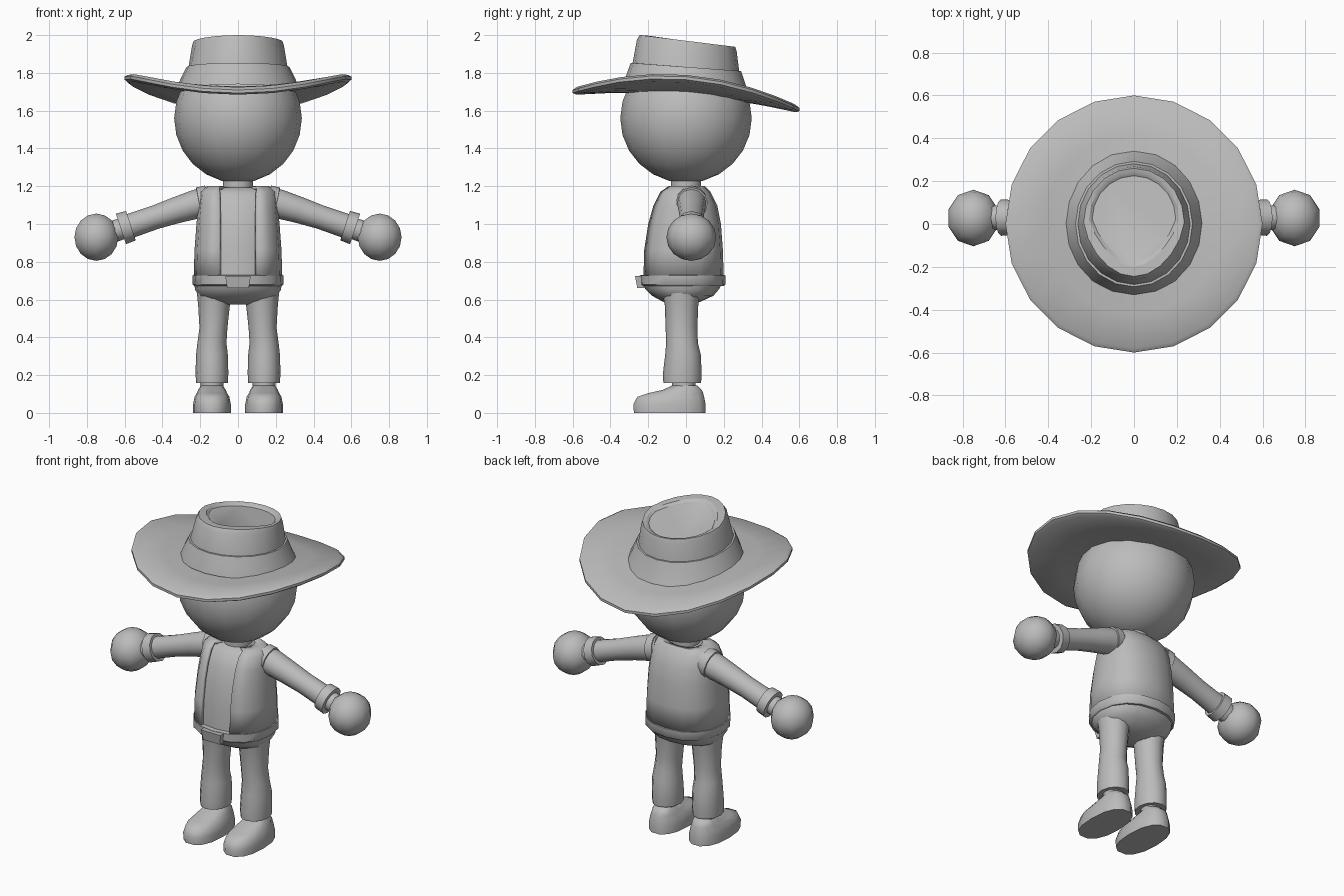
import bpy, bmesh, math
from mathutils import Vector

if "Cube" in bpy.data.objects:
    bpy.data.objects.remove(bpy.data.objects["Cube"])

grey = bpy.data.materials.new("plain grey")
grey.diffuse_color = (0.5, 0.5, 0.5, 1)
grey.use_nodes = True
grey.node_tree.nodes["Principled BSDF"].inputs["Base Color"].default_value = grey.diffuse_color


def finish(name, bm, mirror=False, angle=40, thickness=0):
    bmesh.ops.recalc_face_normals(bm, faces=bm.faces[:])
    me = bpy.data.meshes.new(name)
    bm.to_mesh(me)
    bm.free()
    ob = bpy.data.objects.new(name, me)
    bpy.context.collection.objects.link(ob)
    me.materials.append(grey)
    bpy.ops.object.select_all(action='DESELECT')
    bpy.context.view_layer.objects.active = ob
    ob.select_set(True)
    bpy.ops.object.shade_smooth_by_angle(angle=math.radians(angle))
    if thickness:
        mod = ob.modifiers.new("thickness", 'SOLIDIFY')
        mod.thickness = thickness
        mod.offset = -1
    if mirror:
        ob.modifiers.new("mirror", 'MIRROR')
    return ob


def loft(rings, caps=True, closed=False, skip=None):
    """Skin a list of equal-length point rings."""
    bm = bmesh.new()
    vs = [[bm.verts.new(p) for p in r] for r in rings]
    n = len(vs[0])
    pairs = list(zip(vs, vs[1:]))
    if closed:
        pairs.append((vs[-1], vs[0]))
    for a, b in pairs:
        for i in range(n):
            j = (i + 1) % n
            if not (skip and skip(i)):
                bm.faces.new((a[i], a[j], b[j], b[i]))
    if caps and not closed:
        bm.faces.new(vs[0])
        bm.faces.new(vs[-1])
    return bm


def oval(z, hw, y0, y1, n=16, x=0, power=1.0, zback=None, point=0):
    """Horizontal ring; power < 1 squares it, zback tilts it, point narrows the front."""
    pts = []
    for i in range(n):
        a = 2 * math.pi * i / n
        c, s = math.cos(a), math.sin(a)
        c = math.copysign(abs(c) ** power, c) if abs(c) > 1e-6 else 0
        s = math.copysign(abs(s) ** power, s) if abs(s) > 1e-6 else 0
        t = (s + 1) / 2
        zz = z if zback is None else z + (zback - z) * t
        pts.append(Vector((x + hw * c * (1 - point * max(0, -s)), y0 + (y1 - y0) * t, zz)))
    return pts


def tube(stations, axis, y, n=12):
    """Rings square to an axis in the xz plane; stations are (x, z, radius)."""
    d = Vector(axis).normalized()
    u = Vector((-d.z, 0, d.x))
    rings = []
    for x, z, r in stations:
        c = Vector((x, y, z))
        rings.append([c + r * (math.cos(2 * math.pi * i / n) * u +
                               math.sin(2 * math.pi * i / n) * Vector((0, 1, 0)))
                      for i in range(n)])
    return rings


# Head and neck
bm = bmesh.new()
bmesh.ops.create_uvsphere(bm, u_segments=16, v_segments=12, radius=1)
for v in bm.verts:
    v.co = Vector((v.co.x * 0.338, v.co.y * 0.348, 1.56 + v.co.z * 0.343))
finish("head", bm, angle=60)
finish("neck", loft([oval(1.15, 0.08, -0.08, 0.08), oval(1.25, 0.08, -0.08, 0.08)]))


# Hat brim: curled up at the sides, dropping at the back
def brim_z(x, y):
    return 1.70 - 0.08 * y - 0.13 * y * y + 0.2 * x * x


rings = []
for r, off in ((0.26, 0.018), (0.42, 0.018), (0.58, 0.022), (0.60, 0.008),
               (0.60, -0.008), (0.58, -0.018), (0.42, -0.018), (0.26, -0.018)):
    ring = []
    for p in oval(0, r, -r, r, 20):
        p.z = brim_z(p.x, p.y) + off
        ring.append(p)
    rings.append(ring)
finish("hat_brim", loft(rings, closed=True), angle=45)

# Hat band and crown with a rim and sunken top
finish("hat_band", loft([oval(1.74, 0.33, -0.33, 0.34, 20, zback=1.68),
                         oval(1.785, 0.31, -0.317, 0.32, 20, zback=1.725),
                         oval(1.853, 0.273, -0.293, 0.292, 20, zback=1.81),
                         oval(1.853, 0.262, -0.282, 0.28, 20, zback=1.81)], caps=False), angle=30)
finish("hat_crown", loft([oval(1.84, 0.264, -0.285, 0.283, 20, zback=1.80),
                          oval(1.975, 0.243, -0.26, 0.268, 20, zback=1.915, point=0.1),
                          oval(2.0, 0.235, -0.245, 0.26, 20, zback=1.938, point=0.15),
                          oval(1.997, 0.21, -0.2, 0.24, 20, zback=1.935, point=0.3),
                          oval(1.983, 0.195, -0.18, 0.225, 20, zback=1.925, point=0.3)]), angle=30)

# Shirt body, with an open-fronted vest over it
profile = [(0.71, 0.235, -0.24, 0.2), (0.865, 0.23, -0.235, 0.195),
           (1.0, 0.22, -0.213, 0.185), (1.1, 0.21, -0.183, 0.165),
           (1.17, 0.2, -0.145, 0.13), (1.2, 0.165, -0.1, 0.1)]
finish("shirt", loft([oval(z - 0.008, w - 0.02, a + 0.02, b - 0.02, power=0.85)
                      for z, w, a, b in profile]), angle=50)
rings = []
for z, w, a, b in profile + [(1.195, 0.1, -0.07, 0.075)]:
    ring = oval(z, w, a, b, power=0.85)
    for i, x in ((11, -0.1), (13, 0.1)):
        ring[i].x = x * min(1, w / 0.165)
    rings.append(ring)
finish("vest", loft(rings, caps=False, skip=lambda i: i in (11, 12)),
       angle=50, thickness=0.018)

# Belt, buckle and hips
finish("belt", loft([oval(0.672, 0.232, -0.235, 0.2, power=0.9),
                     oval(0.68, 0.24, -0.245, 0.208, power=0.9),
                     oval(0.728, 0.241, -0.247, 0.209, power=0.9),
                     oval(0.73, 0.225, -0.23, 0.19, power=0.9)]), angle=45)
bm = bmesh.new()
bmesh.ops.create_cube(bm, size=1)
for v in bm.verts:
    top = v.co.z > 0
    v.co = Vector((v.co.x * (0.135 if top else 0.115),
                   (-0.27 if top else -0.258) if v.co.y < 0 else -0.22,
                   0.726 if top else 0.662))
finish("belt_buckle", bm)
finish("hips", loft([oval(0.69, 0.232, -0.23, 0.195, power=0.9),
                     oval(0.655, 0.228, -0.215, 0.175, power=0.9),
                     oval(0.62, 0.21, -0.18, 0.145, power=0.9),
                     oval(0.59, 0.165, -0.125, 0.08),
                     oval(0.575, 0.1, -0.08, 0.04)]), angle=60)

# Legs flaring towards the trouser hem
finish("leg", loft([oval(z, w, a, b, 12, x) for z, x, w, a, b in
                    ((0.66, 0.125, 0.095, -0.13, 0.08), (0.57, 0.127, 0.084, -0.112, 0.065),
                     (0.45, 0.13, 0.074, -0.108, 0.06), (0.37, 0.138, 0.077, -0.105, 0.063),
                     (0.31, 0.138, 0.084, -0.11, 0.078), (0.21, 0.138, 0.087, -0.122, 0.083),
                     (0.158, 0.138, 0.084, -0.12, 0.08))]), mirror=True, angle=50)
finish("ankle", loft([oval(0.12, 0.06, -0.075, 0.05, 12, 0.138),
                      oval(0.18, 0.06, -0.075, 0.05, 12, 0.138)]), mirror=True)

# Shoes with flat soles
finish("shoe", loft([oval(z, w, a, b, 14, 0.138, 0.85) for z, w, a, b in
                     ((0, 0.1, -0.28, 0.108), (0.045, 0.1, -0.283, 0.108),
                      (0.085, 0.092, -0.262, 0.1), (0.105, 0.08, -0.2, 0.094),
                      (0.122, 0.073, -0.125, 0.086), (0.145, 0.058, -0.075, 0.06))]),
       mirror=True, angle=50)

# Arms, shoulder trim, cuffs, wrists and hands
axis = (0.41, 0, -0.135)
finish("arm", loft(tube([(0.14, 1.125, 0.078), (0.22, 1.105, 0.077), (0.32, 1.075, 0.07),
                         (0.44, 1.035, 0.063), (0.585, 0.985, 0.065)], axis, 0.03)),
       mirror=True, angle=50)
finish("armhole", loft(tube([(0.16, 1.123, 0.082), (0.205, 1.11, 0.085),
                             (0.207, 1.11, 0.07)], (1, 0, -0.2), 0.03)), mirror=True)
finish("cuff", loft(tube([(0.567, 0.991, 0.082), (0.62, 0.974, 0.085)], axis, 0.03)),
       mirror=True)
finish("wrist", loft(tube([(0.6, 0.98, 0.055), (0.69, 0.95, 0.06)], axis, 0.03)), mirror=True)
bm = bmesh.new()
bmesh.ops.create_uvsphere(bm, u_segments=10, v_segments=8, radius=1)
for v in bm.verts:
    v.co = Vector((0.75 + v.co.x * 0.122, 0.028 + v.co.y * 0.132, 0.93 + v.co.z * 0.125))
finish("hand", bm, mirror=True, angle=60)
